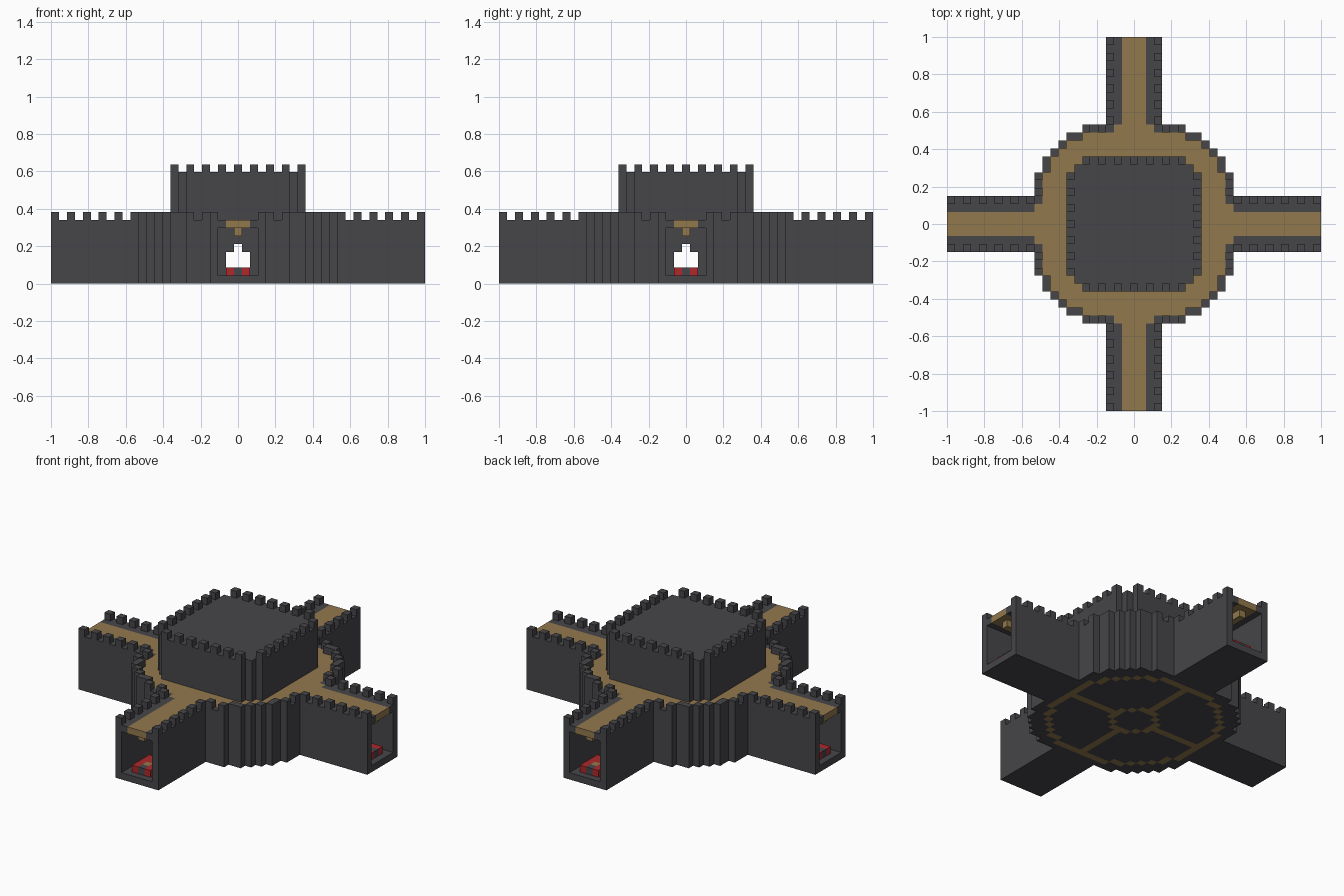
import bpy, bmesh
from math import hypot

if "Cube" in bpy.data.objects:
    bpy.data.objects.remove(bpy.data.objects["Cube"], do_unlink=True)

U = 2 / 47          # one block
END = 23            # block index at the tip of an arm


def material(name, rgb):
    m = bpy.data.materials.new(name)
    m.use_nodes = True
    m.diffuse_color = (*rgb, 1)
    bsdf = next(n for n in m.node_tree.nodes if n.type == "BSDF_PRINCIPLED")
    bsdf.inputs["Base Color"].default_value = (*rgb, 1)
    bsdf.inputs["Roughness"].default_value = 0.9
    return m


STONE = material("dark stone", (0.061, 0.061, 0.068))
WOOD = material("brown wood", (0.29, 0.19, 0.076))
RED = material("red cloth", (0.42, 0.022, 0.024))


def prism(name, cells, z0, z1, mat):
    """Raise a set of square grid cells from level z0 to level z1."""
    bm = bmesh.new()
    corners = [(-.5, -.5), (.5, -.5), (.5, .5), (-.5, .5)]
    sides = [(0, -1), (1, 0), (0, 1), (-1, 0)]
    for i, j in sorted(cells):
        low = [bm.verts.new(((i + a) * U, (j + b) * U, z0 * U)) for a, b in corners]
        top = [bm.verts.new(((i + a) * U, (j + b) * U, z1 * U)) for a, b in corners]
        bm.faces.new(top)
        bm.faces.new(low[::-1])
        for k, (di, dj) in enumerate(sides):
            if (i + di, j + dj) not in cells:
                n = (k + 1) % 4
                bm.faces.new((low[k], low[n], top[n], top[k]))
    bmesh.ops.remove_doubles(bm, verts=bm.verts, dist=U * 0.01)
    mesh = bpy.data.meshes.new(name)
    bm.to_mesh(mesh)
    bm.free()
    mesh.materials.append(mat)
    ob = bpy.data.objects.new(name, mesh)
    bpy.context.collection.objects.link(ob)
    return ob


def four_ways(cells):
    """Repeat cells by quarter turns about the centre."""
    out = set()
    for i, j in cells:
        out |= {(i, j), (-j, i), (-i, -j), (j, -i)}
    return out


def edge_of(cells):
    steps = [(1, 0), (-1, 0), (0, 1), (0, -1)]
    return {(i, j) for i, j in cells
            if any((i + a, j + b) not in cells for a, b in steps)}


def block(i0, i1, j0, j1):
    return {(i, j) for i in range(i0, i1 + 1) for j in range(j0, j1 + 1)}


# Plan shapes
disc = {c for c in block(-12, 12, -12, 12) if c[0] ** 2 + c[1] ** 2 < 190}
keep = {c for c in block(-8, 8, -8, 8) if abs(c[0]) + abs(c[1]) <= 14}
arms = four_ways(block(-3, 3, 13, END))
arm_path = four_ways(block(-1, 1, 13, END))
gate = four_ways(block(-2, 2, 12, 12))
rim = edge_of(disc) - gate
arm_walls = four_ways(block(-3, -3, 13, END) | block(3, 3, 13, END))

# Floor with inlaid rings and spokes
inlay = {c for c in disc
         if abs(hypot(*c) - 11.4) < .5 or abs(hypot(*c) - 3) < .5
         or (0 in c and 3 <= hypot(*c) <= 11)}
prism("floor", (disc | arms) - inlay, 0, 1, STONE)
prism("floor_inlay", inlay, 0, 1, WOOD)

# Outer walls and the stepped doorways between arms and hall
prism("outer_walls", rim | arm_walls, 1, 7, STONE)
prism("door_sills", gate, 1, 2, STONE)
prism("door_jambs", four_ways({(-2, 12), (2, 12)}), 2, 4, STONE)
prism("door_shoulders", gate - four_ways({(0, 12)}), 4, 5, STONE)
prism("door_lintels", gate, 5, 7, STONE)

# Deck: wooden walkway between stone edges
walkway = (disc - rim - keep) | arm_path
prism("walkway", walkway, 7, 8, WOOD)
prism("deck_edges", (disc | arms) - walkway, 7, 8, STONE)
prism("ceiling_beams", four_ways(block(0, 0, 13, END - 1)), 6, 7, WOOD)

# Central keep
prism("keep", keep, 8, 14, STONE)

# Battlements
rim_teeth = {(i, j) for i, j in rim
             if (i + j) % 2 == 0 or min(abs(i), abs(j)) >= 8}
prism("rim_battlements", rim_teeth, 8, 9, STONE)
prism("arm_battlements", {c for c in arm_walls if (c[0] + c[1]) % 2 == 0}, 8, 9, STONE)
prism("keep_battlements",
      {c for c in edge_of(keep) if c[0] % 2 == 0 and c[1] % 2 == 0}, 14, 15, STONE)

# Furnishings inside each arm entrance
seat = block(-1, 1, END - 4, END - 1) - {(0, END - 1), (0, END - 2)}
prism("red_seats", four_ways(seat), 1, 2, RED)
prism("seat_tables", four_ways({(0, END - 2)}), 1, 2, WOOD)
prism("entrance_steps", four_ways({(0, END - 1)}), 1, 2, STONE)
